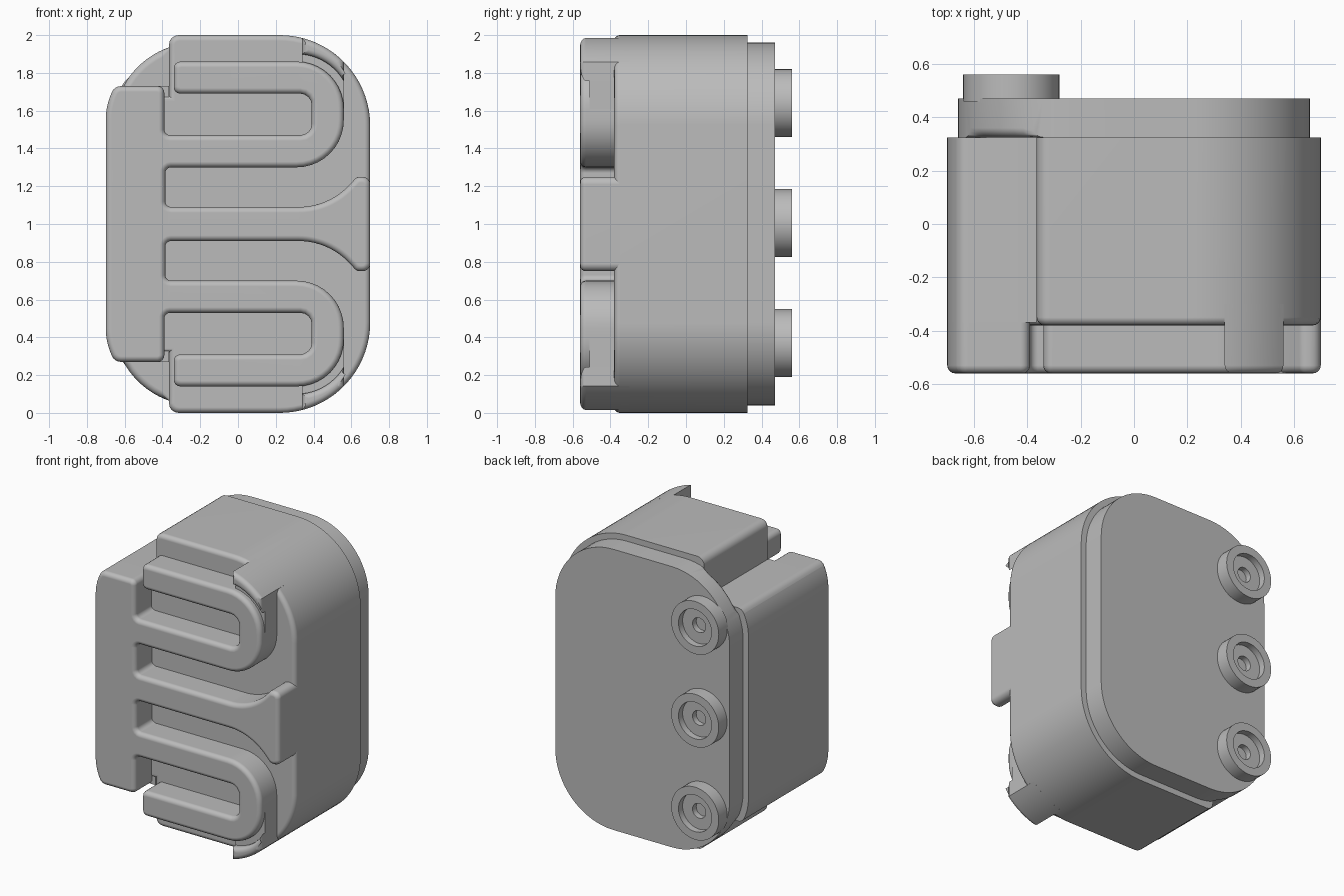
import bpy, bmesh, math
from mathutils import Vector

cube = bpy.data.objects.get("Cube")
if cube:
    bpy.data.objects.remove(cube, do_unlink=True)

grey = bpy.data.materials.new("plain_grey")
grey.use_nodes = True
colour = (0.5, 0.5, 0.5, 1)
grey.diffuse_color = colour
grey.node_tree.nodes["Principled BSDF"].inputs["Base Color"].default_value = colour


def finish(name, bm):
    bmesh.ops.recalc_face_normals(bm, faces=bm.faces)
    mesh = bpy.data.meshes.new(name)
    bm.to_mesh(mesh)
    bm.free()
    mesh.materials.append(grey)
    obj = bpy.data.objects.new(name, mesh)
    bpy.context.collection.objects.link(obj)
    bpy.ops.object.select_all(action='DESELECT')
    obj.select_set(True)
    bpy.context.view_layer.objects.active = obj
    bpy.ops.object.shade_smooth_by_angle(angle=math.radians(32))
    weighted = obj.modifiers.new("even_shading", 'WEIGHTED_NORMAL')
    weighted.keep_sharp = True
    return obj


def rounded(corners):
    """Outline from (x, z, radius) corners."""
    out = []
    for i, (x, z, r) in enumerate(corners):
        p = Vector((x, z))
        if r == 0:
            out.append(p)
            continue
        d1 = (Vector(corners[i - 1][:2]) - p).normalized()
        d2 = (Vector(corners[(i + 1) % len(corners)][:2]) - p).normalized()
        half = math.acos(max(-1, min(1, d1.dot(d2)))) / 2
        centre = p + (d1 + d2).normalized() * r / math.sin(half)
        a = p + d1 * r / math.tan(half) - centre
        b = p + d2 * r / math.tan(half) - centre
        w = math.pi - 2 * half
        n = max(4, int(r * 40))
        for k in range(n + 1):
            t = k / n
            out.append(centre + (a * math.sin((1 - t) * w) + b * math.sin(t * w)) / math.sin(w))
    return out


def mirrored(half):
    """Complete an upper half outline across mid height."""
    return half + [(x, 2 - z, r) for x, z, r in reversed(half)]


def arc(cx, cz, r, x0, x1, n=10):
    a0, a1 = math.acos((x0 - cx) / r), math.acos((x1 - cx) / r)
    angles = [a0 + (a1 - a0) * k / n for k in range(n + 1)]
    return [(cx + r * math.cos(a), cz + r * math.sin(a)) for a in angles]


def prism(name, outline, front, back, bevel=0.0, where=lambda v: True):
    """Extrude an outline in depth and round its front edge."""
    bm = bmesh.new()
    face = bm.faces.new([bm.verts.new((p[0], front, p[1])) for p in outline])
    rim = list(face.edges)
    extruded = bmesh.ops.extrude_face_region(bm, geom=[face], use_keep_orig=True)
    moved = [g for g in extruded["geom"] if isinstance(g, bmesh.types.BMVert)]
    bmesh.ops.translate(bm, verts=moved, vec=(0, back - front, 0))
    if bevel:
        edges = [e for e in rim if all(where(v.co) for v in e.verts)]
        bmesh.ops.bevel(bm, geom=edges, offset=bevel, segments=4, profile=0.5,
                        affect='EDGES', clamp_overlap=False)
    return finish(name, bm)


FLOOR, FACE, REAR = -0.38, -0.56, 0.325
R = 0.48

# Main housing, notched at both left corners
prism("housing", rounded(mirrored([
    (0.70, 2.0, R), (-0.365, 2.0, 0.05), (-0.365, 1.68, 0), (-0.45, 1.68, 0)])),
    FLOOR, REAR, 0.03)

# Side bar running the full depth
bar_edge = [(-0.652, 1.73, 0.05), (-0.70, 1.631, 0.34)]
prism("side_bar", rounded(mirrored([(-0.365, 1.73, 0)] + bar_edge)), -0.37, REAR)

# Raised front comb: flared middle arm, two hooked loops and the bar face
comb = [
    (0.70, 1.25, 0.04), (0.63, 1.25, 0.04), (0.48, 1.09, 0.37),
    (-0.385, 1.09, 0.03), (-0.385, 1.30, 0.03),
    (0.56, 1.30, 0.25), (0.56, 1.86, 0.25),
    (-0.34, 1.86, 0.035), (-0.34, 1.69, 0.035),
    (0.39, 1.69, 0.06), (0.39, 1.47, 0.06),
    (-0.39, 1.47, 0.03), (-0.39, 1.73, 0.035)] + bar_edge
prism("front_comb", rounded(mirrored(comb)), FACE, -0.3, 0.03)

# Raised corner pads with a shallow groove beside each loop
outer = arc(0.22, 2 - R, R, 0.34, 0.56)
pad = outer + arc(0.31, 1.61, 0.29, 0.56, 0.34)
groove = outer + [(0.56, 1.61)] + arc(0.31, 1.61, 0.2, 0.505, 0.34)
for side in ("upper", "lower"):
    def place(pts):
        return pts if side == "upper" else [(x, 2 - z) for x, z in pts]
    prism(side + "_corner_pad", place(pad), FACE, -0.3, 0.03)
    prism(side + "_groove_floor", place(groove), -0.51, -0.3)

# Inset back plate, its edge rounded only inside the notches
prism("back_plate", rounded(mirrored([
    (0.66, 1.96, R - 0.04), (-0.66, 1.96, R - 0.04)])),
    REAR, 0.47, 0.035, lambda v: v.x < -0.365 and abs(v.z - 1) > 0.7)

# Three round bosses with a stepped recess
profile = [(0.18, 0.46), (0.18, 0.56), (0.125, 0.56), (0.125, 0.515),
           (0.05, 0.515), (0.05, 0.475), (0, 0.475)]
for label, z in (("upper", 1.64), ("middle", 1.005), ("lower", 0.37)):
    bm = bmesh.new()
    centre = Vector((-0.46, 0, z))
    verts = [bm.verts.new(centre + Vector((r, y, 0))) for r, y in profile]
    edges = [bm.edges.new(pair) for pair in zip(verts, verts[1:])]
    bmesh.ops.spin(bm, geom=verts + edges, cent=centre, axis=(0, 1, 0),
                   angle=2 * math.pi, steps=48)
    bmesh.ops.remove_doubles(bm, verts=bm.verts, dist=0.0005)
    finish(label + "_boss", bm)
